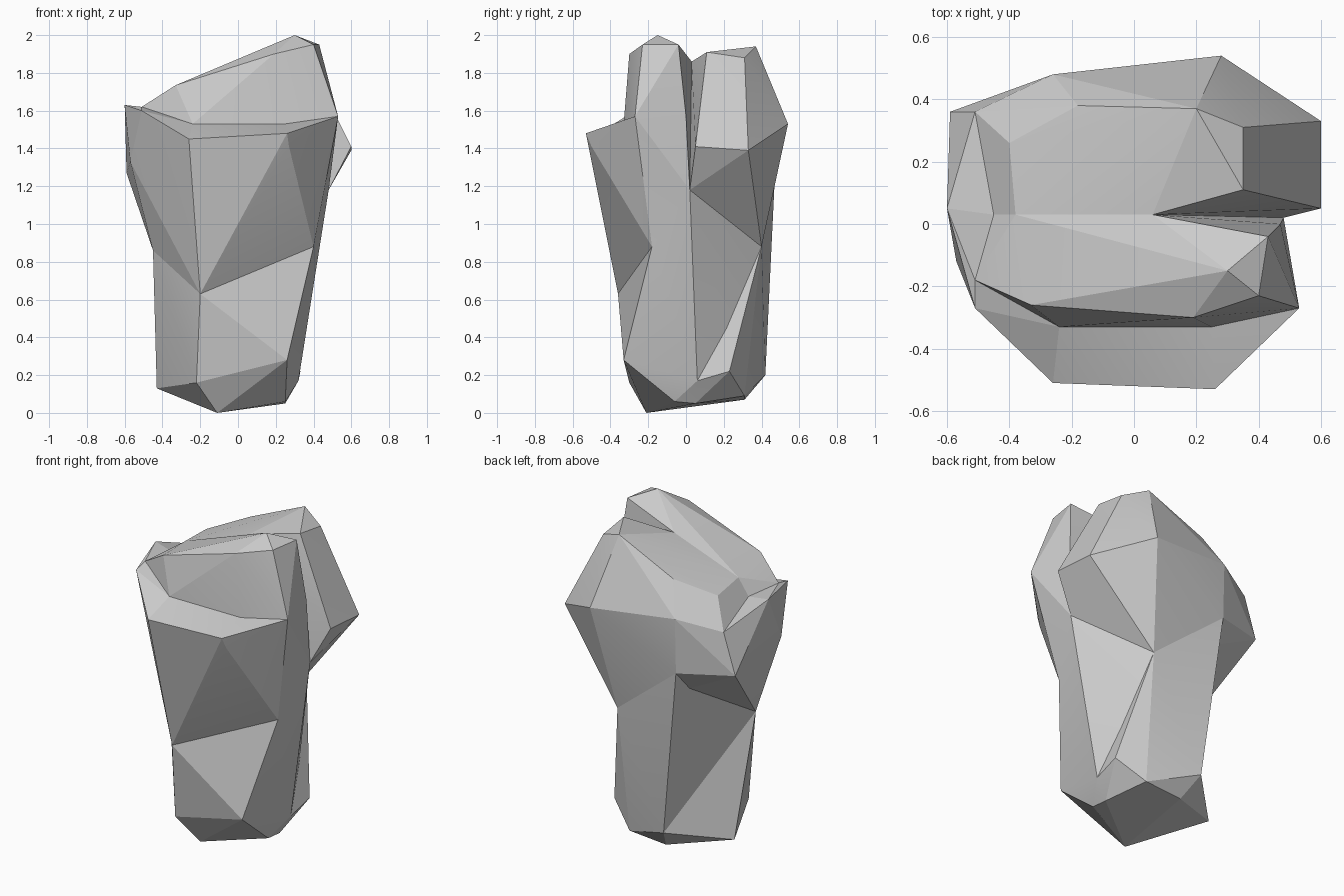
import bpy
import bmesh
import math

# Remove the default cube only
default_cube = bpy.data.objects.get("Cube")
if default_cube:
    bpy.data.objects.remove(default_cube, do_unlink=True)

# Single stone colour
stone_grey = bpy.data.materials.new("stone_grey")
stone_grey.use_nodes = True
stone_colour = (0.6, 0.6, 0.6, 1)
stone_grey.diffuse_color = stone_colour
stone_grey.node_tree.nodes["Principled BSDF"].inputs["Base Color"].default_value = stone_colour

# Corners shared between neighbouring chunks
sole = (-.11, -.21, 0)
heel_right = (.32, .06, .17)
heel_under = (.25, .05, .05)
heel_corner = (.17, .31, .09)
heel_back = (-.08, .31, .07)
heel_rear = (-.14, .42, .2)
toe_left = (-.22, -.3, .16)
waist_front = (-.2, -.36, .63)
waist_right = (.4, -.18, .88)
waist_back = (.19, .4, .88)
waist_left = (-.45, -.04, .86)
groove_foot = (.48, .02, 1.18)
groove_head = (.06, .03, 1.86)
back_knee = (-.26, .47, 1.24)
left_cheek_front = (-.57, -.12, 1.33)
left_cheek_back = (-.59, .36, 1.27)
left_brow = (-.51, .36, 1.52)
left_tip = (-.6, .05, 1.63)
crown_left = (-.51, -.18, 1.62)
shelf_left = (-.51, -.27, 1.6)
shelf_front_left = (-.26, -.51, 1.45)
shelf_front_right = (.26, -.53, 1.48)
shelf_chin = (.27, -.5, 1.41)
shelf_inner_left = (-.24, -.33, 1.53)
shelf_inner_right = (.25, -.33, 1.53)
shelf_right = (.53, -.27, 1.57)
spur_foot = (.47, 0, 1.57)
dent = (-.45, .03, 1.6)
top_left = (-.38, .03, 1.7)
waist = [waist_front, waist_right, waist_back, waist_left, groove_foot, back_knee]


def hull_chunk(name, points):
    """Make one convex faceted chunk of stone."""
    bm = bmesh.new()
    for point in points:
        bm.verts.new(point)
    bmesh.ops.convex_hull(bm, input=list(bm.verts))
    loose = [v for v in bm.verts if not v.link_faces]
    bmesh.ops.delete(bm, geom=loose, context='VERTS')
    bmesh.ops.recalc_face_normals(bm, faces=list(bm.faces))
    mesh = bpy.data.meshes.new(name)
    bm.to_mesh(mesh)
    bm.free()
    mesh.materials.append(stone_grey)
    chunk = bpy.data.objects.new(name, mesh)
    bpy.context.scene.collection.objects.link(chunk)
    return chunk


# Tapering foot of the boulder
rock = hull_chunk("rock", waist + [
    sole, toe_left, heel_right, heel_under, heel_corner, heel_back, heel_rear,
    (.26, -.33, .28), (.25, -.06, .06),
])

# Ridges that swell from the foot at the left and at the back right
left_ridge = hull_chunk("left_ridge", [
    waist_left, waist_front, heel_rear, heel_back, sole, toe_left, (-.43, .14, .13),
])
right_ridge = hull_chunk("right_ridge", [
    waist_back, heel_right, heel_under, heel_corner, heel_rear, heel_back, (.33, .23, .22),
])

# Widening middle and the two ends of the front shelf
collar = hull_chunk("collar", waist + [
    left_cheek_front, left_cheek_back, shelf_inner_left, shelf_inner_right,
    shelf_front_left, shelf_front_right, shelf_chin,
])
left_shelf = hull_chunk("left_shelf", [
    waist_left, waist_front, left_cheek_front, shelf_left, shelf_front_left,
    shelf_inner_left, crown_left, dent,
])
right_shelf = hull_chunk("right_shelf", [
    waist_front, waist_right, groove_foot, spur_foot, shelf_right,
    shelf_inner_right, shelf_front_right, shelf_chin,
])

# Raised rim at the left end
left_rim = hull_chunk("left_rim", [
    left_tip, left_cheek_front, left_cheek_back, left_brow, dent,
    crown_left, shelf_left, waist_left, back_knee,
])

# Front crown with the highest spur
front_crown = hull_chunk("front_crown", [
    groove_head, groove_foot, spur_foot, shelf_right, shelf_inner_right,
    shelf_inner_left, dent, top_left, crown_left,
    (-.33, -.26, 1.735), (.19, -.3, 1.9),
    (.4, -.23, 1.95), (.3, -.15, 2), (.43, -.04, 1.95),
])

# Back crown with the side lobe
back_crown = hull_chunk("back_crown", [
    groove_head, groove_foot, back_knee, waist_back, waist_left,
    left_cheek_back, left_brow, dent, top_left,
    (.35, .11, 1.91), (.35, .31, 1.88), (.2, .37, 1.94), (.6, .05, 1.41),
    (.6, .33, 1.39), (.28, .54, 1.53), (-.26, .48, 1.58),
    (-.18, .38, 1.77), (-.25, .3, 1.74), (-.4, .26, 1.68),
])

# Fuse the chunks into one skin
chunks = [left_ridge, right_ridge, collar, left_shelf, right_shelf,
          left_rim, front_crown, back_crown]
for chunk in chunks:
    fuse = rock.modifiers.new("fuse_" + chunk.name, 'BOOLEAN')
    fuse.operation = 'UNION'
    fuse.solver = 'EXACT'
    fuse.object = chunk
depsgraph = bpy.context.evaluated_depsgraph_get()
fused_mesh = bpy.data.meshes.new_from_object(rock.evaluated_get(depsgraph))
rock.modifiers.clear()
rock.data = fused_mesh
for chunk in chunks:
    bpy.data.objects.remove(chunk, do_unlink=True)

# Clean seams and keep the facets crisp
bm = bmesh.new()
bm.from_mesh(fused_mesh)
bmesh.ops.remove_doubles(bm, verts=list(bm.verts), dist=.002)
bmesh.ops.recalc_face_normals(bm, faces=list(bm.faces))
bm.to_mesh(fused_mesh)
bm.free()
bpy.context.view_layer.objects.active = rock
rock.select_set(True)
bpy.ops.object.shade_smooth_by_angle(angle=math.radians(12))
